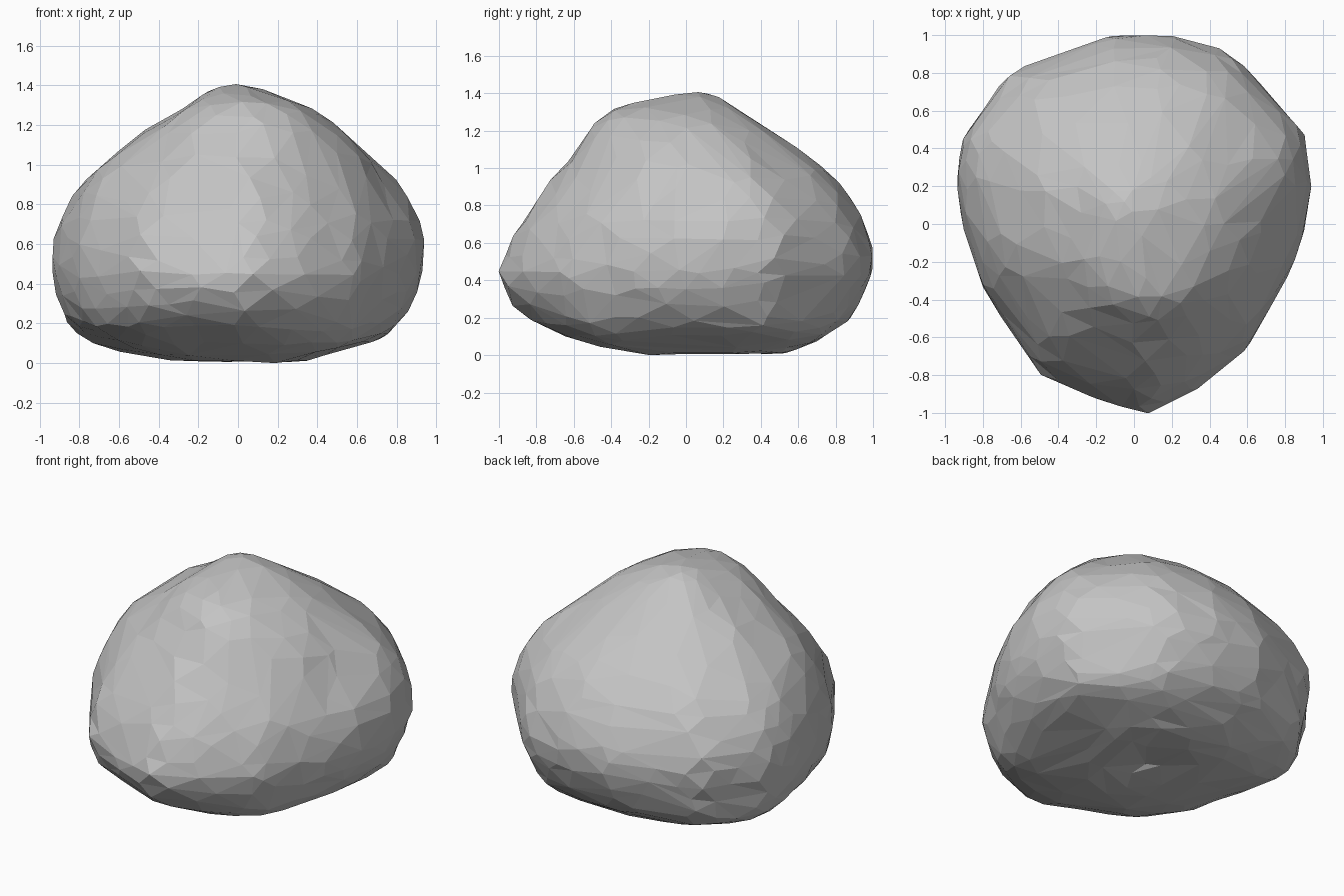
import bpy, bmesh, math, random
from mathutils import Vector, noise

default = bpy.data.objects.get("Cube")
if default:
    bpy.data.objects.remove(default, do_unlink=True)

# Outline of the boulder in plan
PLAN = [(.94, .22), (.9, .48), (.6, .82), (.5, .91), (.2, 1), (-.12, 1), (-.4, .9),
        (-.66, .8), (-.9, .47), (-.94, .25), (-.91, 0), (-.8, -.35), (-.5, -.8),
        (-.2, -.92), (.07, -1), (.33, -.88), (.6, -.65), (.82, -.28), (.9, -.1)]

# Evenly stepped levels from crown to underside: height, right, left, front, back
LEVELS = [(1.4, -.03, -.03, .08, .08), (1.37, -.16, .13, -.15, .18),
          (1.28, -.32, .36, -.42, .32), (1.12, -.53, .58, -.57, .57),
          (.92, -.76, .8, -.73, .81), (.72, -.9, .92, -.88, .94),
          (.52, -.94, .94, -.98, 1), (.36, -.92, .91, -1, .97),
          (.2, -.85, .81, -.88, .88), (.11, -.69, .69, -.7, .76),
          (.04, -.5, .44, -.46, .64), (0, -.25, .29, -.17, .46),
          (.05, 0, 0, .1, .1)]

# Worn hollows and, with negative depth, swellings: centre, radius, depth
DENTS = [((-.3, .0, 1.25), .16, .04),
         ((.25, -.35, 1.15), .2, -.05), ((.5, -.2, 1.02), .2, -.04),
         ((.76, -.08, .83), .22, .04), ((-.62, -.15, .95), .25, -.035),
         ((-.7, .4, .12), .2, -.03), ((.4, -.4, .08), .25, -.03),
         ((-.35, -.7, .15), .25, .04)]


def plan_point(angle):
    """Point where a ray from the middle crosses the plan outline."""
    ray = Vector((math.cos(angle), math.sin(angle)))
    for i, corner in enumerate(PLAN):
        a, b = Vector(corner), Vector(PLAN[(i + 1) % len(PLAN)])
        ca, cb = a.x * ray.y - a.y * ray.x, b.x * ray.y - b.y * ray.x
        if ca * cb <= 0 and ca != cb and (a + b).dot(ray) > 0:
            return a.lerp(b, ca / (ca - cb))
    return ray


def level_at(polar):
    """Curve smoothly through the levels for an angle measured from the crown."""
    last = len(LEVELS) - 1
    step = polar / math.pi * last
    i = min(int(step), last - 1)
    t = step - i
    near = [LEVELS[max(0, min(last, i + k))] for k in (-1, 0, 1, 2)]
    return [b + t / 2 * (c - a + t * (2 * a - 5 * b + 4 * c - d + t * (3 * (b - c) + d - a)))
            for a, b, c, d in zip(*near)]


def rock_point(direction):
    """Move a point of the unit sphere onto the boulder."""
    polar = math.acos(max(-1, min(1, direction.z)))
    angle = math.atan2(direction.y, direction.x)
    z, right, left, front, back = level_at(polar)
    # The foot is squarer than the body, with fuller corners
    foot = max(0, min(1, (polar - 1.9) / .5))
    edge = plan_point(angle) * (1 + .1 * foot * math.sin(2 * angle) ** 2)
    x = (right + left) / 2 + edge.x / .94 * (left - right) / 2
    y = (front + back) / 2 + edge.y * (back - front) / 2
    point = Vector((x, y, z))
    inward = Vector((0, .08, .55)) - point
    inward.normalize()
    shift = noise.noise(direction * 4) * .01
    for centre, radius, depth in DENTS:
        gap = (point - Vector(centre)).length / radius
        shift += depth * math.exp(-gap * gap)
    return point + inward * shift


# Boulder
random.seed(4)
bm = bmesh.new()
bmesh.ops.create_icosphere(bm, subdivisions=4, radius=1)
for v in bm.verts:
    wobble = Vector([random.uniform(-.03, .03) for _ in range(3)])
    v.co = rock_point((v.co + wobble).normalized())

# Settle it on the ground
lowest = min(v.co.z for v in bm.verts)
bmesh.ops.translate(bm, verts=bm.verts, vec=(0, 0, -lowest))
bmesh.ops.recalc_face_normals(bm, faces=bm.faces)
mesh = bpy.data.meshes.new("boulder")
bm.to_mesh(mesh)
bm.free()
boulder = bpy.data.objects.new("boulder", mesh)
bpy.context.collection.objects.link(boulder)

# Irregular chipped facets
facets = boulder.modifiers.new("facets", "DECIMATE")
facets.ratio = .55

# Grey stone
stone = bpy.data.materials.new("grey stone")
stone.use_nodes = True
grey = (.55, .55, .55, 1)
stone.diffuse_color = grey
stone.node_tree.nodes["Principled BSDF"].inputs["Base Color"].default_value = grey
mesh.materials.append(stone)
